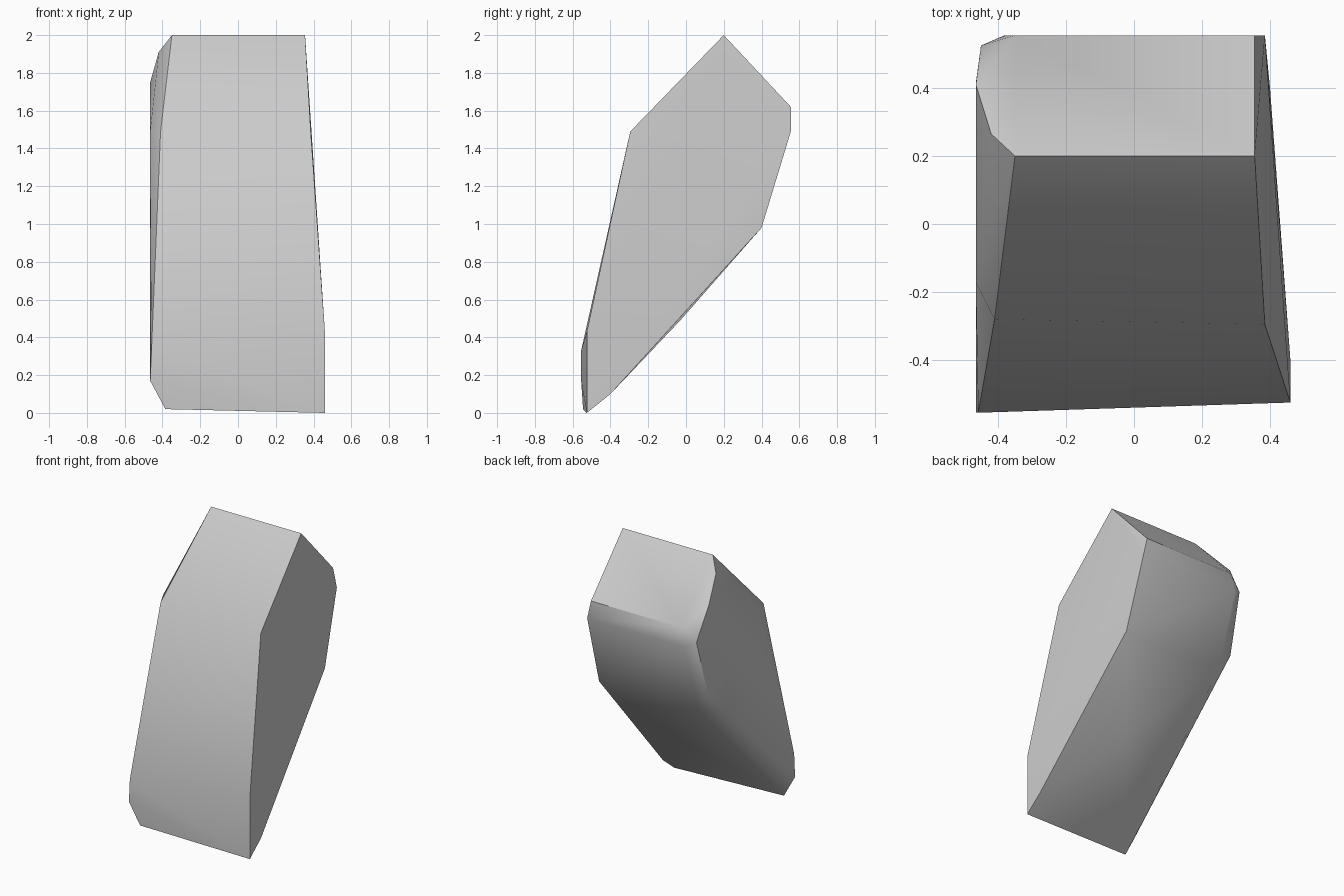
import bpy
import bmesh
import math

# Remove the default object
cube = bpy.data.objects.get("Cube")
if cube:
    bpy.data.objects.remove(cube, do_unlink=True)


def make_material(name, colour):
    material = bpy.data.materials.new(name)
    material.use_nodes = True
    material.diffuse_color = colour
    shader = material.node_tree.nodes["Principled BSDF"]
    shader.inputs["Base Color"].default_value = colour
    return material


def convex_block(name, corners, material, smooth_angle):
    """Wrap the corner points in a convex skin and shade it softly."""
    bm = bmesh.new()
    for corner in corners:
        bm.verts.new(corner)
    hull = bmesh.ops.convex_hull(bm, input=bm.verts[:])
    spare = {v for v in hull["geom_interior"] + hull["geom_unused"]
             if isinstance(v, bmesh.types.BMVert)}
    bmesh.ops.delete(bm, geom=list(spare), context="VERTS")
    bmesh.ops.recalc_face_normals(bm, faces=bm.faces[:])
    mesh = bpy.data.meshes.new(name)
    bm.to_mesh(mesh)
    bm.free()
    mesh.materials.append(material)
    block = bpy.data.objects.new(name, mesh)
    bpy.context.collection.objects.link(block)
    bpy.ops.object.select_all(action="DESELECT")
    block.select_set(True)
    bpy.context.view_layer.objects.active = block
    bpy.ops.object.shade_smooth_by_angle(angle=math.radians(smooth_angle))
    return block


# Left flank of the leaning stone, from the crest round to the foot
left_flank = [
    (.355, .2, 2), (.355, .555, 1.62), (.385, .555, 1.49), (.4, .4, .98),
    (.46, -.4, .1), (.46, -.525, 0), (.46, -.525, .43), (.385, -.295, 1.49),
]

# Right flank, flat in the middle with chipped corners
right_flank = [
    (-.35, .2, 2), (-.35, .555, 1.62), (-.38, .555, 1.49), (-.38, .4, .98),
    (-.385, -.545, .02), (-.458, -.555, .33), (-.41, -.28, 1.49),
]
right_chips = [
    (-.42, .265, 1.91), (-.465, .41, 1.75), (-.45, .525, 1.53),
    (-.465, .415, 1.11), (-.465, -.555, .17), (-.465, -.17, 1.49),
]

# Slight belly on the underside of the lean
belly = [(.05, -.03, .49)]

stone_grey = make_material("stone grey", (.6, .6, .6, 1))
convex_block("leaning_stone", left_flank + right_flank + right_chips + belly,
             stone_grey, 40)
